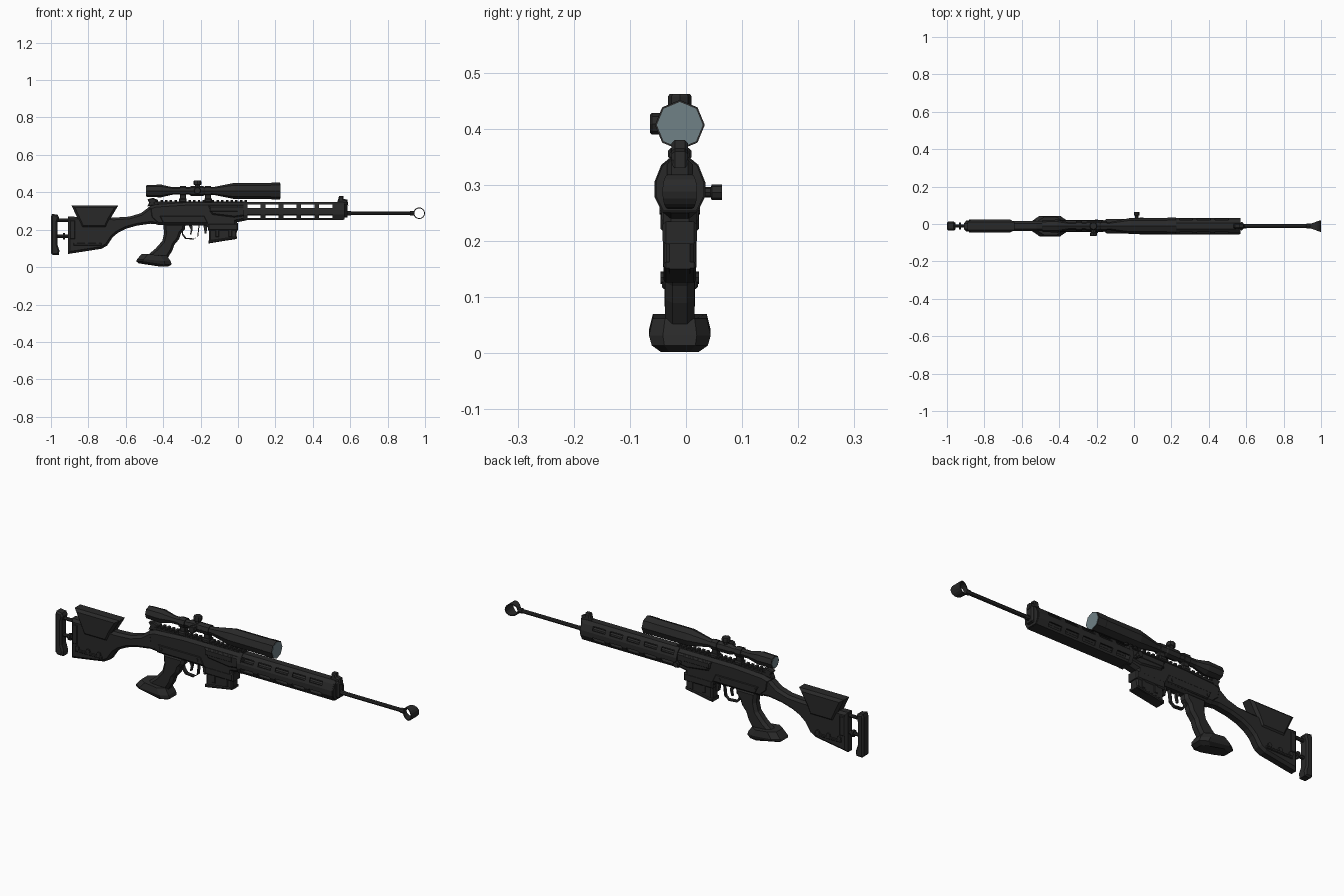
import bpy, bmesh, math
from mathutils import Vector

cube = bpy.data.objects.get("Cube")
if cube:
    bpy.data.objects.remove(cube)

C = -0.011  # centre plane in y


def material(name, rgb):
    m = bpy.data.materials.new(name)
    m.use_nodes = True
    m.diffuse_color = (*rgb, 1)
    m.node_tree.nodes["Principled BSDF"].inputs["Base Color"].default_value = (*rgb, 1)
    return m


BLACK = material("matte black", (0.022, 0.022, 0.022))
GLASS = material("lens grey blue", (0.16, 0.22, 0.24))


def finish(name, bm, mat=BLACK):
    bmesh.ops.recalc_face_normals(bm, faces=bm.faces)
    me = bpy.data.meshes.new(name)
    bm.to_mesh(me)
    bm.free()
    me.materials.append(mat)
    ob = bpy.data.objects.new(name, me)
    bpy.context.collection.objects.link(ob)
    return ob


def loft(name, rings, closed=False, mat=BLACK):
    """Skin a list of equal-length point rings; cap the ends unless closed."""
    bm = bmesh.new()
    vs = [[bm.verts.new(p) for p in r] for r in rings]
    n = len(vs[0])
    pairs = list(zip(vs, vs[1:])) + ([(vs[-1], vs[0])] if closed else [])
    for a, b in pairs:
        for i in range(n):
            j = (i + 1) % n
            bm.faces.new((a[i], a[j], b[j], b[i]))
    if not closed:
        bm.faces.new(vs[0])
        bm.faces.new(vs[-1])
    return finish(name, bm, mat)


def plate(name, pts, w, bevel=0.0, y=C):
    """Extrude an xz profile across y and chamfer both side rims."""
    bm = bmesh.new()
    f = bm.faces.new([bm.verts.new((x, y - w / 2, z)) for x, z in pts])
    ext = bmesh.ops.extrude_face_region(bm, geom=[f])["geom"]
    bmesh.ops.translate(bm, vec=(0, w, 0), verts=[v for v in ext if isinstance(v, bmesh.types.BMVert)])
    if bevel:
        rim = [e for e in bm.edges if abs(e.verts[0].co.y - e.verts[1].co.y) < 1e-6]
        bmesh.ops.bevel(bm, geom=rim, offset=bevel, segments=1, affect='EDGES', clamp_overlap=True)
    return finish(name, bm)


def box(name, x0, x1, z0, z1, w, bevel=0.0, y=C):
    return plate(name, [(x0, z0), (x1, z0), (x1, z1), (x0, z1)], w, bevel, y)


def lathe(name, axis, origin, prof, sides=8, mat=BLACK):
    """Turn (distance, radius) pairs about an axis through origin."""
    u, v = {"x": ((0, 1, 0), (0, 0, 1)), "y": ((1, 0, 0), (0, 0, 1)), "z": ((1, 0, 0), (0, 1, 0))}[axis]
    d = Vector([float(axis == a) for a in "xyz"])
    o, u, v = Vector(origin), Vector(u), Vector(v)
    angles = [math.tau * i / sides for i in range(sides)]
    return loft(name, [[o + d * t + (u * math.cos(a) + v * math.sin(a)) * r for a in angles]
                       for t, r in prof], mat=mat)


# Shoulder end: pad, rods and skeleton stock
plate("butt_pad", [(-1, .075), (-.99, .065), (-.957, .065), (-.955, .09), (-.965, .12),
                   (-.965, .24), (-.957, .265), (-.965, .28), (-.995, .285), (-1, .27)], .05, .008)
for z in (.165, .25):
    lathe("butt_rod", "x", (0, C, z), [(-.97, .009), (-.9, .009)])
lathe("butt_adjuster", "x", (0, C, .165), [(-.935, .018), (-.925, .018)])
plate("stock", [(-.91, .27), (-.66, .265), (-.58, .27), (-.52, .288), (-.47, .325), (-.4, .33),
                (-.39, .225), (-.47, .232), (-.54, .222), (-.6, .205), (-.64, .185), (-.67, .16),
                (-.7, .115), (-.73, .098), (-.91, .07)], .054, .012)
plate("cheek_rest", [(-.89, .33), (-.64, .33), (-.685, .255), (-.705, .21), (-.835, .21), (-.86, .265)],
      .068, .012)
box("stock_rail", -.88, -.73, .115, .128, .064, .003)
for x in (-.87, -.81, -.75):
    lathe("stock_screw", "y", (x, C, .135), [(-.034, .011), (.034, .011)])
box("stock_rear_rib", -.9, -.87, .15, .25, .06, .004)

# Receiver
plate("receiver", [(-.48, .322), (-.44, .335), (-.28, .345), (.045, .345), (.045, .25), (-.005, .24),
                   (-.005, .205), (-.155, .205), (-.17, .222), (-.43, .225), (-.47, .26)], .06, .014)
plate("receiver_panel", [(-.16, .33), (.05, .33), (.05, .275), (-.02, .265), (-.14, .28)], .074, .008)
plate("lower_panel", [(-.42, .275), (-.18, .275), (-.16, .235), (-.4, .235)], .066, .004)
plate("ejection_cover", [(-.15, .325), (0, .325), (0, .295), (-.15, .295)], .078, .004)
for x in (-.4, -.2):
    lathe("receiver_pin", "y", (x, C, .255), [(-.036, .008), (.036, .008)])
lathe("charging_handle", "y", (.015, 0, .287), [(.015, .009), (.044, .009), (.046, .014), (.064, .014)])

# Top rail with teeth, and rear sight
box("top_rail", -.45, .045, .335, .35, .032, .003)
for i in range(20):
    x = -.44 + i * .025
    box("rail_tooth", x, x + .013, .348, .36, .036, .003)
plate("rear_sight", [(-.485, .325), (-.43, .33), (-.43, .36), (-.455, .37), (-.485, .362), (-.475, .345)],
      .03, .004)

# Magazine, tapered rib and catch
plate("magazine", [(-.155, .23), (-.005, .23), (-.008, .15), (-.155, .128)], .05, .007)
plate("magazine_base", [(-.158, .142), (-.006, .163), (-.006, .152), (-.158, .126)], .058, .004)
box("magazine_well", -.16, 0, .195, .235, .062, .006)
for x in (-.12, -.05):
    box("magazine_rib", x, x + .018, .16, .21, .056, .003)
plate("magazine_catch", [(-.185, .225), (-.165, .225), (-.168, .18), (-.178, .18)], .02)

# Trigger and guard
plate("trigger", [(-.265, .225), (-.245, .225), (-.243, .2), (-.25, .175), (-.257, .175), (-.252, .2)], .012)
path = [(-.3, .225), (-.296, .175), (-.28, .154), (-.235, .15), (-.215, .165), (-.208, .225)]
loft("trigger_guard", [[(x + s * .003, C + t * .009, z + s * .003) for s, t in ((-1, -1), (1, -1), (1, 1), (-1, 1))]
                       for x, z in path])

# Pistol grip and flared palm shelf
plate("grip", [(-.4, .235), (-.28, .235), (-.285, .2), (-.305, .18), (-.315, .15), (-.34, .12),
               (-.35, .09), (-.375, .05), (-.5, .05), (-.44, .1), (-.405, .14), (-.395, .18)], .052, .013)


def shelf_ring(dx0, dx1, w, z0, z1):
    ends = [(dx0, w * .55, z0), (dx0 + .035, w, z0), (dx1 - .035, w, z1), (dx1, w * .55, z1)]
    return [(x, C + y, z) for x, y, z in ends] + [(x, C - y, z) for x, y, z in reversed(ends)]


loft("palm_shelf", [shelf_ring(-.53, -.375, .033, .02, .002), shelf_ring(-.545, -.355, .05, .032, .014),
                    shelf_ring(-.54, -.36, .055, .042, .032), shelf_ring(-.515, -.38, .048, .07, .062)])

# Slotted handguard shell
half = [(.016, .348), (.032, .335), (.044, .305), (.044, .28), (.03, .252)]
outline = half + [(-y, z) for y, z in reversed(half)]


def guard_ring(x, s):
    return [(x, C + y * s, .3 + (z - .3) * s) for y, z in outline]


guard = loft("handguard", [guard_ring(.04, 1), guard_ring(.565, 1), guard_ring(.565, .86), guard_ring(.04, .86)],
             closed=True)
bm = bmesh.new()
for i in range(5):
    for z in (.325, .272):
        x = .085 + i * .096
        r = bmesh.ops.create_cube(bm, size=1)["verts"]
        bmesh.ops.scale(bm, vec=(.07, .3, .02), verts=r)
        bmesh.ops.translate(bm, vec=(x, C, z), verts=r)
cutter = finish("slot_cutter", bm)
cutter.hide_render = True
cutter.hide_viewport = True
cutter.display_type = 'WIRE'
cut = guard.modifiers.new("slots", 'BOOLEAN')
cut.operation = 'DIFFERENCE'
cut.solver = 'EXACT'
cut.object = cutter
loft("handguard_collar", [guard_ring(.03, 1.03), guard_ring(.05, 1.03)])
loft("handguard_cap", [guard_ring(.555, .97), guard_ring(.57, .97)])

# Barrel, gas block and front sight
lathe("inner_barrel", "x", (0, C, .298), [(.04, .015), (.56, .015)])
lathe("barrel", "x", (0, C, .288), [(.04, .012), (.6, .012), (.605, .010), (.92, .010), (.922, .013), (.942, .013)])
box("gas_block", .565, .585, .265, .345, .045, .008)
plate("front_sight", [(.53, .345), (.59, .33), (.585, .36), (.565, .365), (.563, .38), (.54, .38), (.535, .36)],
      .03, .006)

# Open ring muzzle, widening towards the tip
rings = []
for i in range(16):
    a = math.tau * i / 16
    w = .021 + .01 * math.cos(a)
    rings.append([(.969 + r * math.cos(a), C + s * w, .288 + r * math.sin(a))
                  for r, s in ((.031, -1), (.031, 1), (.026, 1), (.026, -1))])
loft("muzzle_ring", rings, closed=True)

# Scope: body, lenses, turrets and mounts
S = (0, C, .407)
lathe("scope_body", "x", S, [(-.49, .032), (-.41, .034), (-.395, .03), (-.35, .02), (-.26, .02), (-.25, .026),
                             (-.185, .026), (-.175, .02), (-.13, .021), (-.02, .043), (.175, .043),
                             (.18, .0445), (.225, .0445)])
lathe("front_lens", "x", S, [(.222, .041), (.227, .041)], mat=GLASS)
lathe("rear_lens", "x", S, [(-.492, .027), (-.488, .027)], mat=GLASS)
lathe("top_turret", "z", (-.217, C, 0), [(.42, .014), (.438, .014), (.441, .021), (.458, .021), (.462, .018)])
lathe("side_turret", "y", (-.217, 0, .409), [(-.02, .014), (-.045, .014), (-.047, .019), (-.061, .019), (-.064, .016)])
for x in (-.295, -.16):
    lathe("scope_ring", "x", S, [(x - .016, .026), (x + .016, .026)])
    box("scope_mount", x - .016, x + .016, .358, .39, .024, .003)
    box("mount_clamp", x - .02, x + .02, .345, .366, .042, .005)
